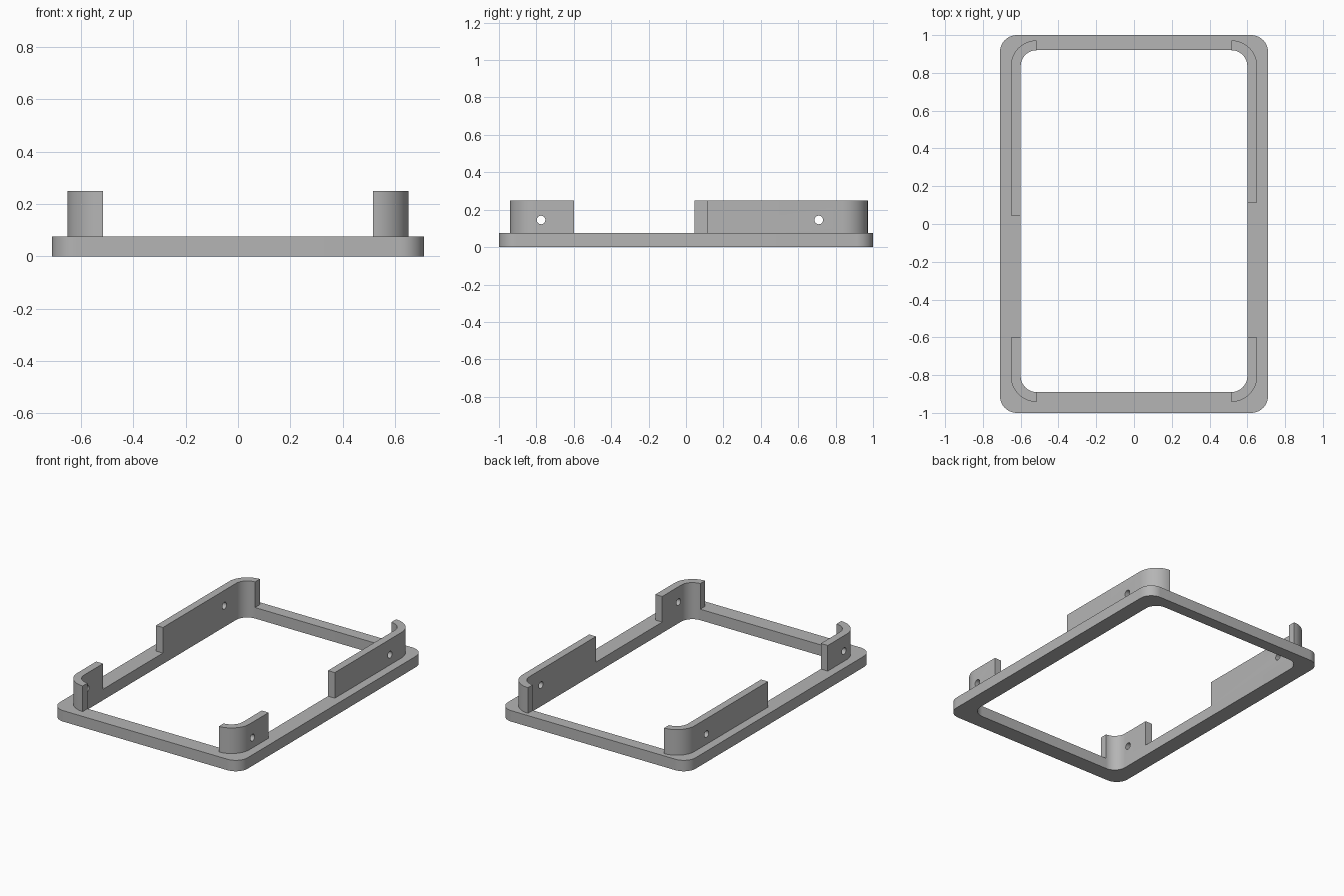
import bpy
import bmesh
from math import cos, sin, pi, radians

cube = bpy.data.objects.get("Cube")
if cube:
    bpy.data.objects.remove(cube, do_unlink=True)

STEPS = 12
BASE_TOP, WALL_TOP = 0.075, 0.25
IN_X, IN_FRONT, IN_BACK = 0.60, -0.89, 0.92   # opening
IN_R, WALL_T = 0.085, 0.052                   # opening corner radius, wall thickness

grey = bpy.data.materials.new("light_grey")
grey.use_nodes = True
colour = (0.46, 0.46, 0.46, 1)
grey.diffuse_color = colour
grey.node_tree.nodes["Principled BSDF"].inputs["Base Color"].default_value = colour


def arc(cx, cy, r, start):
    """Quarter arc, anticlockwise from the start angle."""
    return [(cx + r * cos(start + pi / 2 * i / STEPS),
             cy + r * sin(start + pi / 2 * i / STEPS)) for i in range(STEPS + 1)]


def rounded_rect(hx, y0, y1, r):
    return (arc(hx - r, y1 - r, r, 0) + arc(r - hx, y1 - r, r, pi / 2)
            + arc(r - hx, y0 + r, r, pi) + arc(hx - r, y0 + r, r, 1.5 * pi))


def finish(name, bm):
    bmesh.ops.recalc_face_normals(bm, faces=bm.faces)
    mesh = bpy.data.meshes.new(name)
    bm.to_mesh(mesh)
    bm.free()
    mesh.materials.append(grey)
    obj = bpy.data.objects.new(name, mesh)
    bpy.context.collection.objects.link(obj)
    return obj


def strip(name, outer, inner, z0, z1, closed):
    """Solid band between two matching outlines."""
    bm = bmesh.new()
    rows = [[bm.verts.new((*p, z)) for p in line]
            for line, z in ((outer, z0), (outer, z1), (inner, z1), (inner, z0))]
    n = len(outer)
    for i in range(n if closed else n - 1):
        j = (i + 1) % n
        for k in range(4):
            a, b = rows[k], rows[(k + 1) % 4]
            bm.faces.new((a[i], a[j], b[j], b[i]))
    if not closed:
        for i in (0, -1):
            bm.faces.new([row[i] for row in rows])
    return finish(name, bm)


def shade(obj):
    bpy.ops.object.select_all(action="DESELECT")
    bpy.context.view_layer.objects.active = obj
    obj.select_set(True)
    for mod in list(obj.modifiers):
        bpy.ops.object.modifier_apply(modifier=mod.name)
    bpy.ops.object.shade_smooth_by_angle(angle=radians(30))


# Flat rounded frame
shade(strip("base_frame", rounded_rect(0.71, -1, 1, 0.09),
            rounded_rect(IN_X, IN_FRONT, IN_BACK, IN_R), 0, BASE_TOP, True))


def corner_wall(name, sx, sy, end_y, hole_y):
    """Upright wall that runs along the side and wraps round a corner, with a screw hole."""
    edge = IN_BACK if sy > 0 else IN_FRONT
    cx, cy = IN_X - IN_R, edge - sy * IN_R

    def outline(r):
        pts = [(cx + r, end_y)]
        pts += [(cx + x, cy + sy * y) for x, y in arc(0, 0, r, 0)]
        return [(sx * x, y) for x, y in pts]

    wall = strip(name, outline(IN_R + WALL_T), outline(IN_R), BASE_TOP, WALL_TOP, False)
    bpy.ops.mesh.primitive_cylinder_add(vertices=24, radius=0.023, depth=0.2,
                                        location=(sx * 0.63, hole_y, 0.145),
                                        rotation=(0, pi / 2, 0))
    cutter = bpy.context.object
    cutter.name = "hole_cutter"
    cutter.hide_render = True
    cutter.data.materials.append(grey)
    mod = wall.modifiers.new("hole", "BOOLEAN")
    mod.operation, mod.solver, mod.object = "DIFFERENCE", "EXACT", cutter
    shade(wall)
    bpy.data.objects.remove(cutter, do_unlink=True)


# Short walls at the front, long ones at the back
for side, sx, back_end in (("left", 1, 0.115), ("right", -1, 0.045)):
    corner_wall("front_wall_" + side, sx, -1, -0.60, -0.775)
    corner_wall("back_wall_" + side, sx, 1, back_end, 0.71)
